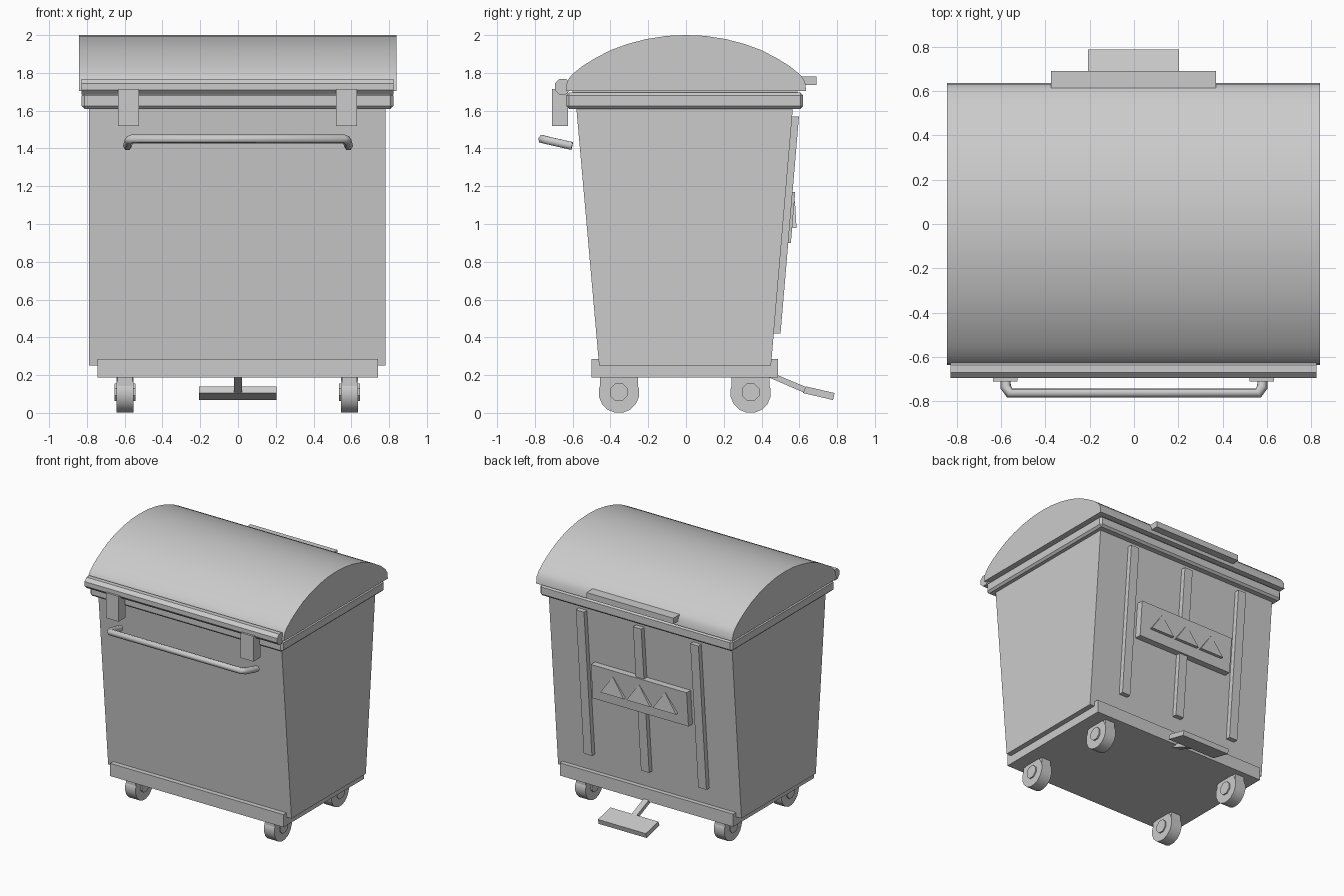
import bpy, math
from mathutils import Vector

cube = bpy.data.objects.get("Cube")
if cube:
    bpy.data.objects.remove(cube, do_unlink=True)

grey = bpy.data.materials.new("container_grey")
grey.use_nodes = True
colour = (0.6, 0.6, 0.6, 1)
grey.diffuse_color = colour
grey.node_tree.nodes["Principled BSDF"].inputs["Base Color"].default_value = colour


def prism(name, profile, x0, x1):
    """Extrude a (y, z) outline along x."""
    n = len(profile)
    verts = [(x, y, z) for x in (x0, x1) for y, z in profile]
    faces = [tuple(range(n)), tuple(range(2 * n - 1, n - 1, -1))]
    faces += [(i, i + n, (i + 1) % n + n, (i + 1) % n) for i in range(n)]
    mesh = bpy.data.meshes.new(name)
    mesh.from_pydata(verts, [], faces)
    obj = bpy.data.objects.new(name, mesh)
    bpy.context.collection.objects.link(obj)
    mesh.materials.append(grey)
    bpy.context.view_layer.objects.active = obj
    bpy.ops.object.select_all(action='DESELECT')
    obj.select_set(True)
    bpy.ops.object.mode_set(mode='EDIT')
    bpy.ops.mesh.select_all(action='SELECT')
    bpy.ops.mesh.normals_make_consistent(inside=False)
    bpy.ops.object.mode_set(mode='OBJECT')
    return obj


def box(name, x0, x1, y0, y1, z0, z1):
    return prism(name, [(y0, z0), (y1, z0), (y1, z1), (y0, z1)], x0, x1)


def disc(name, x0, x1, y, z, r, sides):
    step = 2 * math.pi / sides
    outline = [(y + r * math.cos((i + .5) * step), z + r * math.sin((i + .5) * step))
               for i in range(sides)]
    return prism(name, outline, x0, x1)


def smooth(obj, angle):
    bpy.ops.object.select_all(action='DESELECT')
    obj.select_set(True)
    bpy.context.view_layer.objects.active = obj
    bpy.ops.object.shade_smooth_by_angle(angle=math.radians(angle))


def back_y(z):
    """Depth of the sloping back wall at a height."""
    return 0.45 + (z - 0.25) * 0.085


def back_slab(name, x0, x1, z0, z1, inner, outer):
    return prism(name, [(back_y(z0) + inner, z0), (back_y(z0) + outer, z0),
                        (back_y(z1) + outer, z1), (back_y(z1) + inner, z1)], x0, x1)


# Tapered tub, base tray and rim
prism("body", [(-0.46, 0.25), (0.45, 0.25), (0.567, 1.63), (-0.582, 1.63)], -0.79, 0.78)
box("base_tray", -0.745, 0.74, -0.5, 0.487, 0.187, 0.285)
rim = box("rim", -0.828, 0.822, -0.635, 0.62, 1.61, 1.695)
bevel = rim.modifiers.new("rim_chamfer", 'BEVEL')
bevel.width = 0.015
bevel.segments = 1
box("lid_seal", -0.8, 0.795, -0.6, 0.59, 1.68, 1.72)

# Domed lid
half = [(0.636, 1.705), (0.63, 1.755), (0.605, 1.79), (0.55, 1.835), (0.48, 1.878),
        (0.4, 1.92), (0.31, 1.953), (0.21, 1.979), (0.1, 1.996)]
dome = half + [(0, 2.0)] + [(-y, z) for y, z in reversed(half)]
smooth(prism("lid", dome, -0.843, 0.838), 35)
box("lid_grip", -0.375, 0.37, 0.6, 0.69, 1.735, 1.78)

# Hinge rod with its two brackets
disc("hinge_rod", -0.828, 0.822, -0.653, 1.727, 0.045, 8)
for side, x in (("right", -0.58), ("left", 0.575)):
    box("hinge_bracket_" + side, x - 0.055, x + 0.055, -0.71, -0.625, 1.52, 1.715)

# Front push handle
curve = bpy.data.curves.new("push_handle", 'CURVE')
curve.dimensions = '3D'
curve.bevel_depth = 0.024
curve.bevel_resolution = 1
curve.use_fill_caps = True
path = [(-0.585, -0.603, 1.413), (-0.578, -0.735, 1.443), (-0.56, -0.762, 1.45)]
path += [(-x, y, z) for x, y, z in reversed(path)]
spline = curve.splines.new('POLY')
spline.points.add(len(path) - 1)
for point, co in zip(spline.points, path):
    point.co = (*co, 1)
curve.materials.append(grey)
bpy.context.collection.objects.link(bpy.data.objects.new("push_handle", curve))

# Back wall ribs and sign plate with three raised triangles
for i, x in enumerate((-0.49, 0, 0.49)):
    back_slab("back_rib_%d" % (i + 1), x - 0.035, x + 0.035, 0.42, 1.57, -0.01, 0.036)
back_slab("sign_plate", -0.41, 0.41, 0.9, 1.17, -0.01, 0.05)
for i, x in enumerate((-0.224, 0, 0.224)):
    tri = box("raised_triangle_%d" % (i + 1), x - 0.1, x + 0.1, 0.53, 0.585, 0.98, 1.12)
    for v in tri.data.vertices:
        if v.co.z > 1.1:
            v.co.x = x + (v.co.x - x) * 0.02
            v.co.y = 0.535 if v.co.y < 0.55 else 0.577

# Foot pedal
prism("pedal_arm", [(0.44, 0.187), (0.487, 0.199), (0.64, 0.135), (0.63, 0.105)], -0.022, 0.022)
prism("foot_pedal", [(0.62, 0.105), (0.635, 0.14), (0.787, 0.105), (0.778, 0.068)], -0.207, 0.203)

# Four casters
for end, y in (("front", -0.355), ("back", 0.342)):
    for side, x in (("right", -0.598), ("left", 0.59)):
        tag = end + "_" + side
        smooth(disc("wheel_" + tag, x - 0.045, x + 0.045, y, 0.107, 0.108, 16), 35)
        disc("wheel_hub_" + tag, x - 0.055, x + 0.055, y, 0.11, 0.05, 8)
        box("wheel_mount_" + tag, x - 0.04, x + 0.04, y - 0.1, y + 0.1, 0.12, 0.2)
